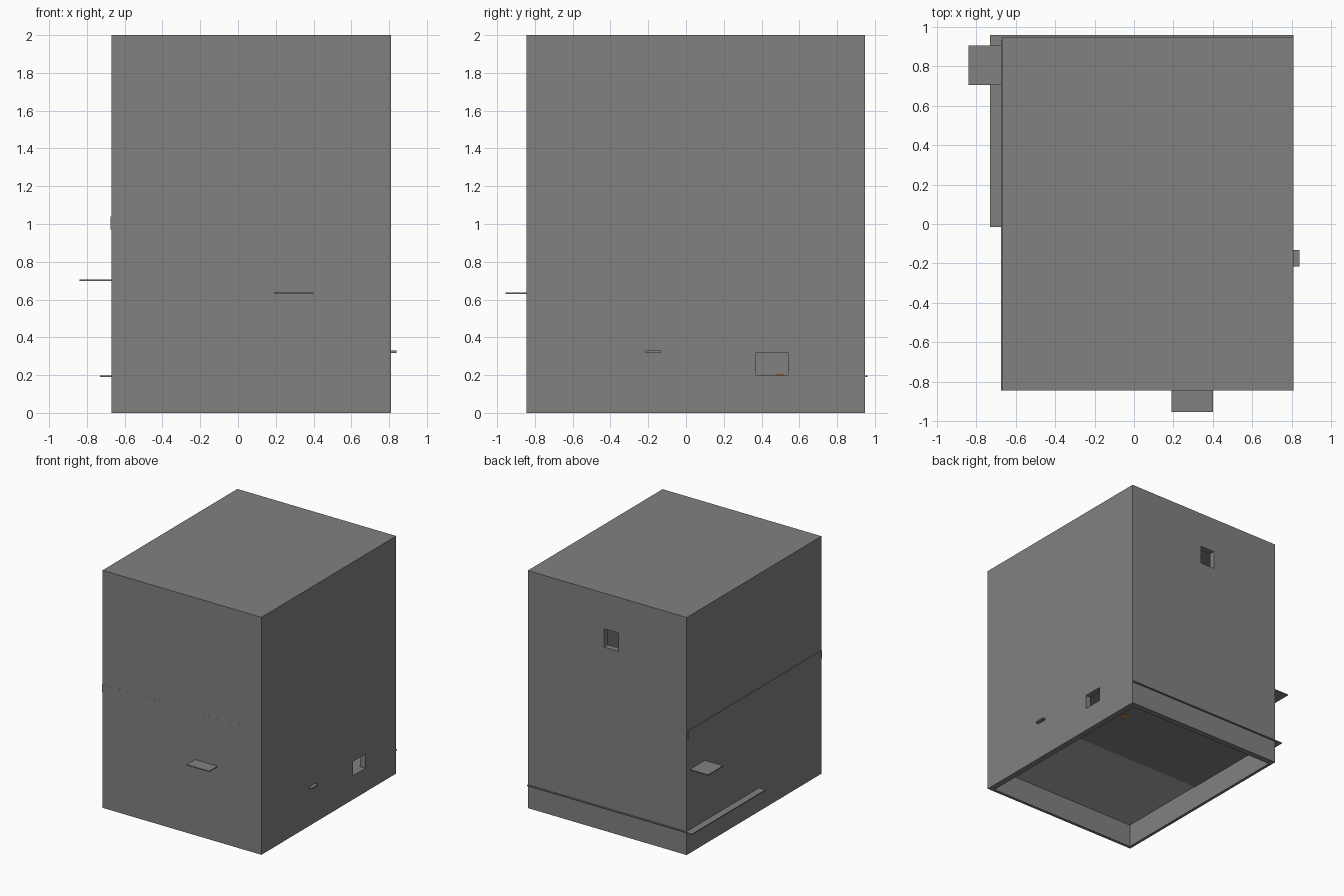
import bpy, bmesh
from mathutils import Vector

if "Cube" in bpy.data.objects:
    bpy.data.objects.remove(bpy.data.objects["Cube"])


def material(name, rgb):
    m = bpy.data.materials.new(name)
    m.diffuse_color = (*rgb, 1)
    m.use_nodes = True
    m.node_tree.nodes["Principled BSDF"].inputs["Base Color"].default_value = m.diffuse_color
    return m


grey = material("warm grey", (0.22, 0.22, 0.21))
pale = material("pale grey", (0.42, 0.42, 0.41))
orange = material("orange", (0.7, 0.22, 0.03))


def box(name, lo, hi, mat):
    """Axis-aligned box between two corners."""
    lo, hi = Vector(lo), Vector(hi)
    bm = bmesh.new()
    bmesh.ops.create_cube(bm, size=1)
    for v in bm.verts:
        v.co = (lo + hi) / 2 + v.co * (hi - lo)
    me = bpy.data.meshes.new(name)
    bm.to_mesh(me)
    bm.free()
    ob = bpy.data.objects.new(name, me)
    me.materials.append(mat)
    bpy.context.collection.objects.link(ob)
    return ob


def cut(target, lo, hi):
    """Subtract a box from the target and discard the cutter."""
    cutter = box("cutter", lo, hi, grey)
    cutter.hide_render = True
    mod = target.modifiers.new("cut", 'BOOLEAN')
    mod.operation = 'DIFFERENCE'
    mod.solver = 'EXACT'
    mod.object = cutter
    bpy.context.view_layer.objects.active = target
    bpy.ops.object.modifier_apply(modifier=mod.name)
    bpy.data.objects.remove(cutter)


# Outer walls and roof, open underneath
X0, X1, Y0, Y1 = -0.67, 0.81, -0.845, 0.948
shell = box("walls_and_roof", (X0, Y0, 0), (X1, Y1, 2), grey)
cut(shell, (X0 + 0.025, Y0 + 0.025, -0.1), (X1 - 0.05, Y1 - 0.05, 1.97))

# Window openings in the right and back walls
cut(shell, (0.7, 0.37, 0.2), (0.9, 0.54, 0.32))
cut(shell, (-0.035, 0.85, 1.545), (0.10, 1.05, 1.70))

# Floors
box("lower_floor_back", (-0.73, -0.015, 0.19), (X1, 0.96, 0.198), grey)
box("lower_floor_front", (X0 + 0.01, Y0 + 0.01, 0.195), (X1 - 0.02, -0.015, 0.203), pale)
box("upper_floor", (X0 - 0.004, Y0 - 0.0005, 0.97), (0.61, 0.93, 1.04), grey)

# Thin shelves that run through the walls
box("front_shelf", (0.19, -0.955, 0.629), (0.40, -0.75, 0.637), grey)
box("left_shelf", (-0.84, 0.705, 0.697), (-0.64, 0.905, 0.705), grey)
box("right_shelf", (0.76, -0.215, 0.318), (0.84, -0.132, 0.329), grey)

# Small orange fitting on the lower floor
box("floor_fitting", (0.49, 0.48, 0.186), (0.53, 0.52, 0.206), orange)
